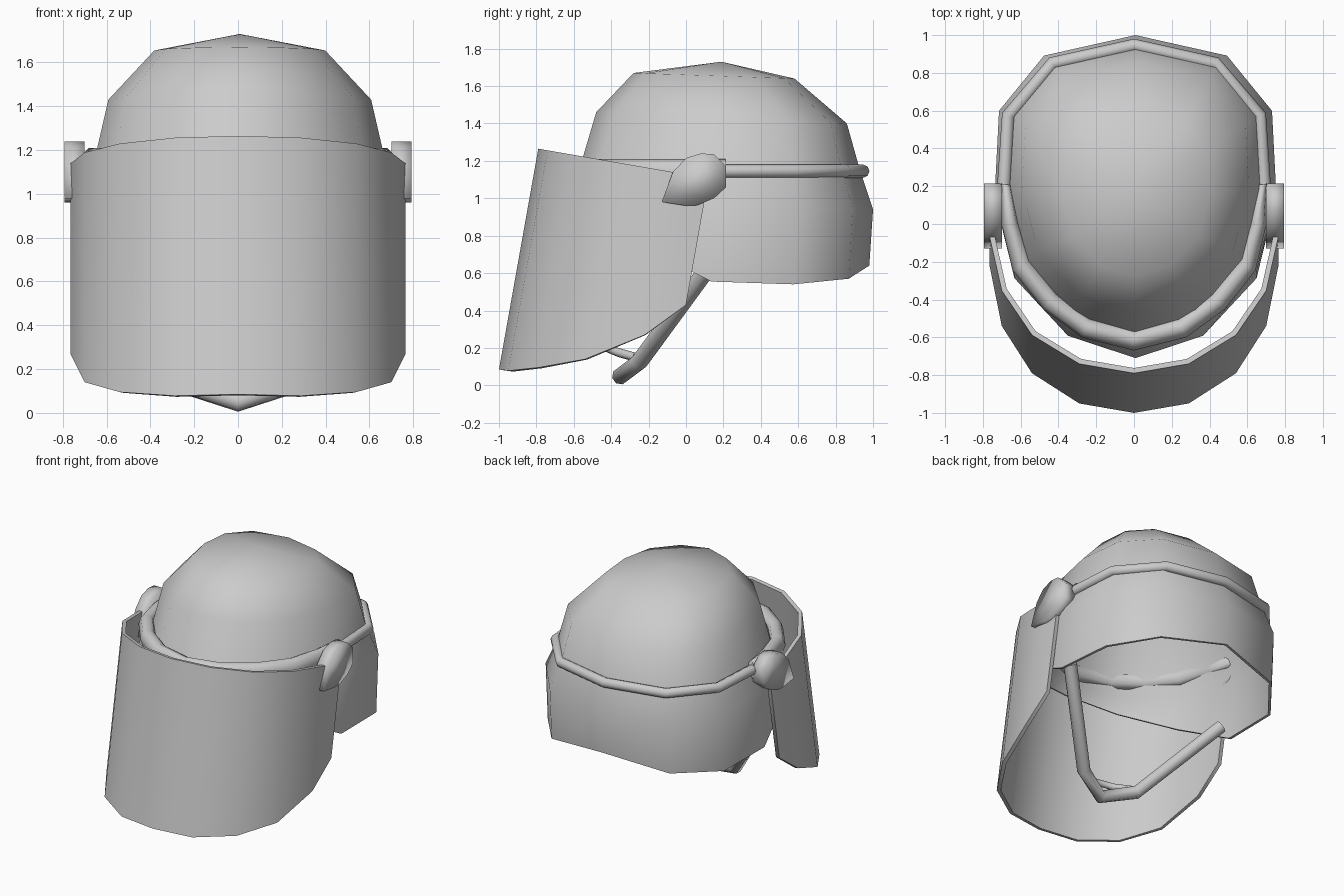
import bpy, bmesh, math
from mathutils import Vector

cube = bpy.data.objects.get("Cube")
if cube:
    bpy.data.objects.remove(cube, do_unlink=True)

grey = bpy.data.materials.new("plain grey")
grey.use_nodes = True
COLOR = (0.6, 0.6, 0.6, 1)
grey.diffuse_color = COLOR
grey.node_tree.nodes["Principled BSDF"].inputs["Base Color"].default_value = COLOR


def activate(obj):
    bpy.ops.object.select_all(action='DESELECT')
    obj.select_set(True)
    bpy.context.view_layer.objects.active = obj


def finish(obj, angle):
    """Give the object its material and smooth shading with sharp edges."""
    obj.data.materials.clear()
    obj.data.materials.append(grey)
    bpy.ops.object.shade_smooth_by_angle(angle=math.radians(angle))


def mesh_object(name, bm, thickness=0.0, angle=60):
    """Turn a bmesh into an object, thickened inward if asked."""
    bmesh.ops.recalc_face_normals(bm, faces=bm.faces)
    # open sheets must face away from the middle of the model
    if sum(f.normal.dot(f.calc_center_median()) for f in bm.faces) < 0:
        bmesh.ops.reverse_faces(bm, faces=bm.faces)
    mesh = bpy.data.meshes.new(name)
    bm.to_mesh(mesh)
    bm.free()
    obj = bpy.data.objects.new(name, mesh)
    bpy.context.collection.objects.link(obj)
    activate(obj)
    if thickness:
        mod = obj.modifiers.new("thickness", 'SOLIDIFY')
        mod.thickness = thickness
        mod.offset = -1
        bpy.ops.object.modifier_apply(modifier=mod.name)
    finish(obj, angle)


def mirrored(half):
    """Complete a path that ends on the centre line at x = 0."""
    return half + [(-p[0],) + tuple(p[1:]) for p in reversed(half[:-1])]


def tube(name, points, radius):
    """Sweep a round section along points (x, y, z)."""
    curve = bpy.data.curves.new(name, 'CURVE')
    curve.dimensions = '3D'
    curve.bevel_depth = radius
    curve.bevel_resolution = 2
    curve.use_fill_caps = True
    spline = curve.splines.new('POLY')
    spline.points.add(len(points) - 1)
    for sp, point in zip(spline.points, points):
        sp.co = (*point, 1)
    obj = bpy.data.objects.new(name, curve)
    bpy.context.collection.objects.link(obj)
    activate(obj)
    bpy.ops.object.convert(target='MESH')
    finish(bpy.context.view_layer.objects.active, 60)


def bridge(bm, a, b, closed):
    n = len(a)
    for i in range(n if closed else n - 1):
        j = (i + 1) % n
        bm.faces.new((a[i], a[j], b[j], b[i]))


# Helmet shell: twelve-sided rings lofted from the crown to the open rim
SHIFT = .008
half = [(0, 1), (.65, .87), (.97, .52), (1, 0), (.86, -.5), (.48, -.86), (0, -1)]
outline = half + [(-x, y) for x, y in reversed(half[1:-1])]
rim = [.64, .57, .54, .555, .77, .92, .99]
rim += rim[-2:0:-1]
# ring: centre y, half width, half depth, height, forward tilt
rings = [(.15, .39, .43, 1.655, .015), (.19, .60, .67, 1.43, .03),
         (.185, .66, .745, 1.17, .02), (.165, .745, .835, .99, .05)]
bm = bmesh.new()
apex = bm.verts.new((SHIFT, .19, 1.73))
loops = [[bm.verts.new((SHIFT + x * a, cy + y * b, z - tilt * y))
          for x, y in outline] for cy, a, b, z, tilt in rings]
loops.append([bm.verts.new((SHIFT + x * .745, .135 + y * .845, z))
              for (x, y), z in zip(outline, rim)])
for i in range(12):
    bm.faces.new((apex, loops[0][i], loops[0][(i + 1) % 12]))
for upper, lower in zip(loops, loops[1:]):
    bridge(bm, upper, lower, True)
mesh_object("helmet_shell", bm, .02, 75)

# Face shield: leaning curved sheet with its lower corners cut away
LEAN = .178
TOP_SLOPE = -.174
lower_half = [(.765, 0, .43), (.765, -.22, .27), (.70, -.54, .14),
              (.54, -.79, .095), (.29, -.95, .078), (0, -1.0, .085)]
bm = bmesh.new()
bottom, top = [], []
for x, y, z in mirrored(lower_half):
    # meet the tilted plane of the upper edge
    z_top = (1.265 + TOP_SLOPE * (y - LEAN * z + .79)) / (1 - TOP_SLOPE * LEAN)
    bottom.append(bm.verts.new((x, y, z)))
    top.append(bm.verts.new((x, y + LEAN * (z_top - z), z_top)))
bridge(bm, bottom, top, False)
mesh_object("face_shield", bm, .028)

# Brow pad: oval section (x, y, half depth) swept across the front
pad_path = mirrored([(.68, .21, .03), (.655, 0, .045), (.595, -.22, .055),
                     (.445, -.41, .055), (.255, -.55, .055), (0, -.615, .055)])
bm = bmesh.new()
sections = []
for x, y, depth in pad_path:
    outward = Vector((x, y - .1, 0)).normalized()
    section = []
    for k in range(8):
        a = math.tau * k / 8
        co = Vector((x, y, 1.14)) + outward * depth * math.cos(a)
        co.z += .07 * math.sin(a)
        section.append(bm.verts.new(co))
    sections.append(section)
for a, b in zip(sections, sections[1:]):
    bridge(bm, a, b, True)
for end in (sections[0], sections[-1]):
    bm.faces.new(end)
mesh_object("brow_pad", bm, angle=85)

# Thin band around the back
tube("rear_band", mirrored([(.69, .18, 1.145), (.665, .575, 1.145),
                            (.43, .85, 1.145), (0, .945, 1.145)]), .036)

# Chin strap and chin loop
tube("chin_strap", mirrored([(.66, .12, .63), (.23, -.25, .125),
                             (0, -.35, .05)]), .046)
tube("chin_loop", mirrored([(.21, -.27, .15), (.12, -.36, .175),
                            (0, -.42, .20)]), .024)

# Teardrop pivot covers on both sides
cover = [(-.13, .98), (-.07, 1.14), (0, 1.215), (.08, 1.24), (.15, 1.235),
         (.215, 1.17), (.215, 1.06), (.15, 1.0), (.06, .963), (0, .96)]
for side, name in ((1, "left_pivot"), (-1, "right_pivot")):
    bm = bmesh.new()
    ends = [[bm.verts.new((side * x, y, z)) for y, z in cover] for x in (.70, .793)]
    bridge(bm, ends[0], ends[1], True)
    for end in ends:
        bm.faces.new(end)
    mesh_object(name, bm, angle=180)
